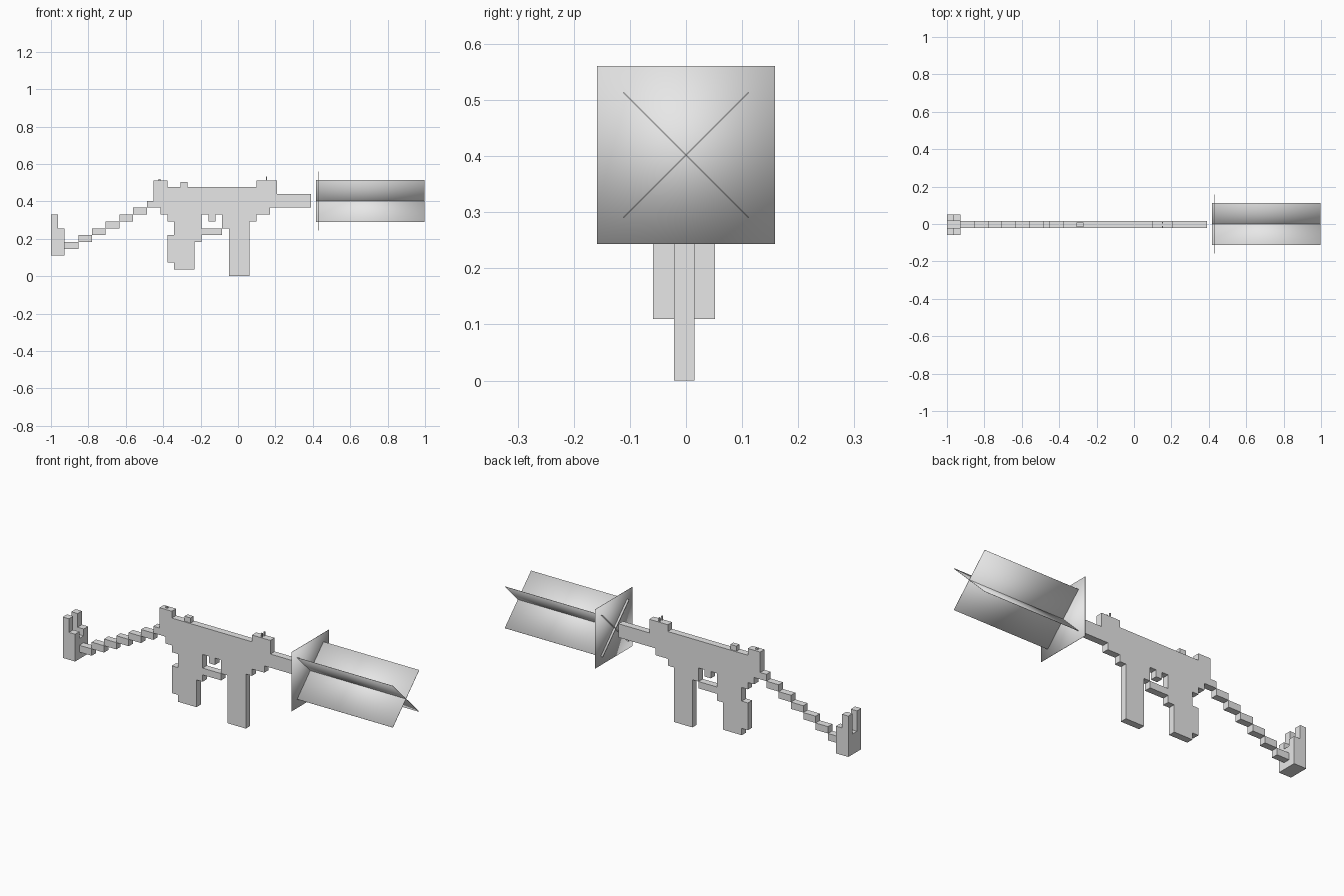
import bpy
import bmesh
from math import radians
from mathutils import Matrix, Vector

cube = bpy.data.objects.get("Cube")
if cube:
    bpy.data.objects.remove(cube, do_unlink=True)

U = 0.0366        # size of one block
Y_MID = -0.0035   # centre plane of the blocky body
FLASH_Z = 0.402

grey = bpy.data.materials.new("plain grey")
grey.use_nodes = True
grey.diffuse_color = (0.8, 0.8, 0.8, 1)
grey.node_tree.nodes["Principled BSDF"].inputs["Base Color"].default_value = (0.8, 0.8, 0.8, 1)


def finish(name, bm, smooth=False):
    bmesh.ops.recalc_face_normals(bm, faces=bm.faces)
    for f in bm.faces:
        f.smooth = smooth
    mesh = bpy.data.meshes.new(name)
    bm.to_mesh(mesh)
    bm.free()
    mesh.materials.append(grey)
    obj = bpy.data.objects.new(name, mesh)
    bpy.context.collection.objects.link(obj)
    return obj


def blocks(name, rects, row=0):
    """Extrude the union of block rectangles (i0, i1, k0, k1) one block deep."""
    cells = {(i, k) for a, b, c, d in rects for i in range(a, b) for k in range(c, d)}
    bm = bmesh.new()
    y = Y_MID + (row - 0.5) * U
    for i, k in sorted(cells):
        corners = ((i, k), (i + 1, k), (i + 1, k + 1), (i, k + 1))
        bm.faces.new([bm.verts.new((a * U - 1, y, b * U)) for a, b in corners])
    bmesh.ops.remove_doubles(bm, verts=bm.verts, dist=U / 100)
    ext = bmesh.ops.extrude_face_region(bm, geom=bm.faces[:], use_keep_orig=True)
    moved = [v for v in ext["geom"] if isinstance(v, bmesh.types.BMVert)]
    bmesh.ops.translate(bm, verts=moved, vec=(0, U, 0))
    return finish(name, bm)


def box(name, centre, size, turn=0, smooth=False):
    bm = bmesh.new()
    m = (Matrix.Translation(centre) @ Matrix.Rotation(radians(turn), 4, "X")
         @ Matrix.Diagonal(Vector(size)).to_4x4())
    bmesh.ops.create_cube(bm, size=1, matrix=m)
    return finish(name, bm, smooth)


# Shoulder rest: two forked sides and a lower middle
for name, row in (("right", -1), ("left", 1)):
    blocks("shoulder_rest_" + name, [(0, 1, 3, 9), (1, 2, 3, 7)], row)
blocks("shoulder_rest_middle", [(0, 2, 3, 6)])

# Stepped stock rod
blocks("stock_rod", [(2 + 2 * n, 4 + 2 * n, 4 + n, 5 + n) for n in range(6)] + [(14, 15, 10, 11)])

# Body
blocks("receiver", [(15, 17, 10, 14), (16, 17, 9, 10), (17, 30, 9, 13),
                    (30, 32, 9, 14), (32, 33, 10, 14)])
blocks("barrel", [(33, 38, 10, 12)])
blocks("grip", [(17, 22, 8, 9), (18, 22, 6, 8), (17, 21, 2, 6), (18, 21, 1, 2), (21, 22, 5, 6)])
blocks("trigger_guard", [(22, 25, 6, 7), (25, 26, 7, 9)])
blocks("trigger", [(23, 24, 8, 9)])
blocks("magazine", [(26, 29, 0, 9), (29, 30, 8, 9)])

# Sights
box("rear_sight", (-0.288, Y_MID, 0.489), (U, 0.025, 0.028))
box("rear_nub", (-0.42, Y_MID, 0.514), (0.01, 0.01, 0.012))
for name, side in (("right", -1), ("left", 1)):
    box("front_sight_pin_" + name, (0.152, Y_MID + side * 0.011, 0.521), (0.007, 0.007, 0.026))

# Muzzle flash: two crossed sheets and one facing sheet
for name, turn in (("rising", 45), ("falling", -45)):
    box("flash_sheet_" + name, (0.707, 0, FLASH_Z), (0.582, 0.316, 0.002), turn, True)
box("flash_front_sheet", (0.429, 0, FLASH_Z), (0.002, 0.317, 0.317), 0, True)
